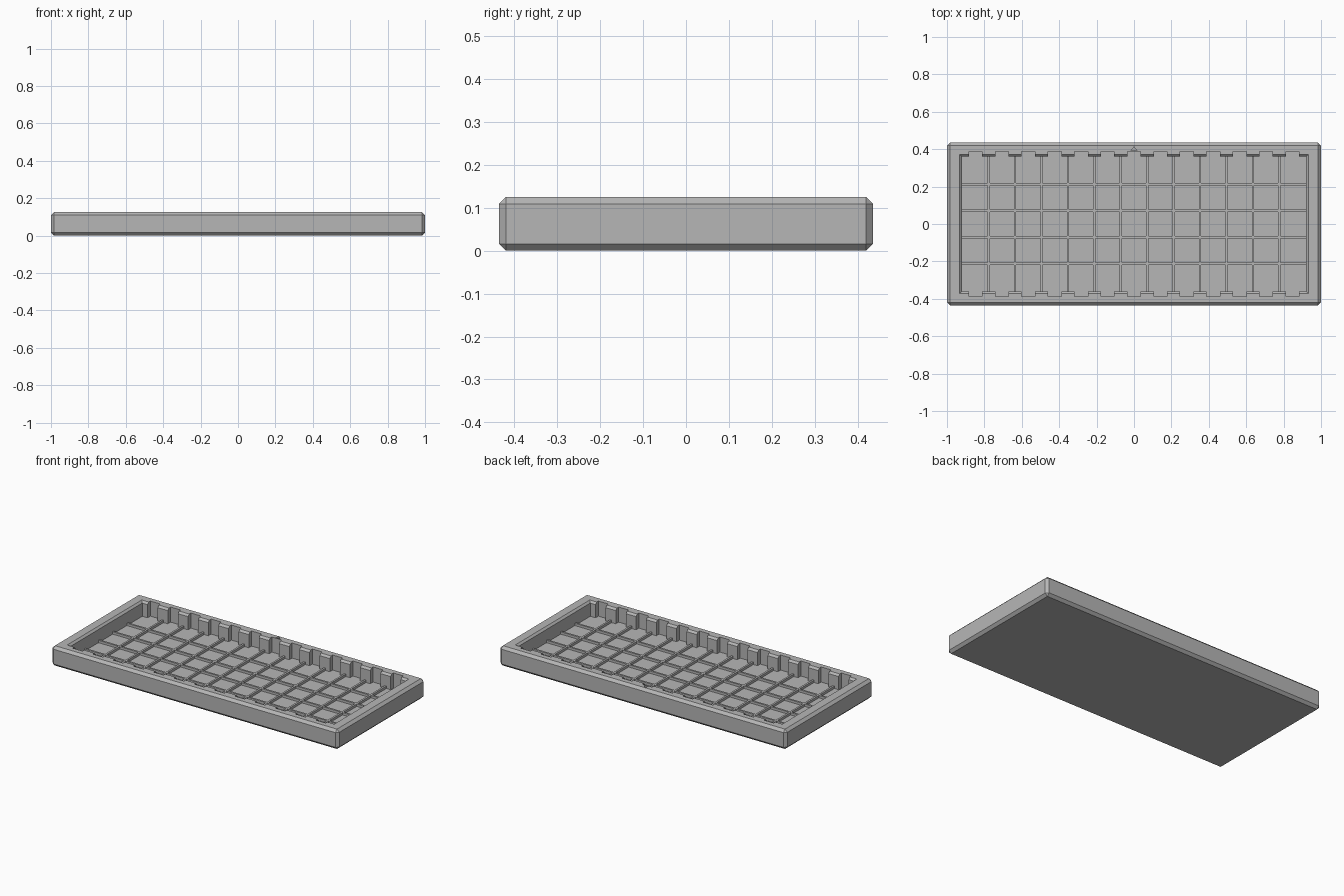
import bpy, bmesh
from mathutils import Matrix

if "Cube" in bpy.data.objects:
    bpy.data.objects.remove(bpy.data.objects["Cube"], do_unlink=True)

PITCH, COLS, ROWS = 0.1413, 13, 5
HALF_X, HALF_Y, HEIGHT, CHAMFER = 1.0, 0.435, 0.125, 0.016
IN_X, IN_Y, FLOOR, LIP = 0.92, 0.36, 0.03, 0.012

grey = bpy.data.materials.new("plain grey")
grey.use_nodes = True
grey.diffuse_color = (0.47, 0.47, 0.47, 1)
grey.node_tree.nodes["Principled BSDF"].inputs["Base Color"].default_value = (0.47, 0.47, 0.47, 1)


def add_box(bm, x0, x1, y0, y1, z0, z1):
    centre = Matrix.Translation(((x0 + x1) / 2, (y0 + y1) / 2, (z0 + z1) / 2))
    size = Matrix.Diagonal((x1 - x0, y1 - y0, z1 - z0, 1))
    return bmesh.ops.create_cube(bm, size=1, matrix=centre @ size)["verts"]


def finish(bm, name):
    bmesh.ops.recalc_face_normals(bm, faces=bm.faces)
    mesh = bpy.data.meshes.new(name)
    bm.to_mesh(mesh)
    bm.free()
    mesh.materials.append(grey)
    obj = bpy.data.objects.new(name, mesh)
    bpy.context.collection.objects.link(obj)
    return obj


def cut(target, cutter):
    cutter.hide_render = True
    mod = target.modifiers.new("cut", 'BOOLEAN')
    mod.operation, mod.solver, mod.object = 'DIFFERENCE', 'EXACT', cutter
    bpy.context.view_layer.objects.active = target
    bpy.ops.object.modifier_apply(modifier=mod.name)
    bpy.data.objects.remove(cutter, do_unlink=True)


# Chamfered block
bm = bmesh.new()
add_box(bm, -HALF_X, HALF_X, -HALF_Y, HALF_Y, 0, HEIGHT)
bmesh.ops.bevel(bm, geom=bm.edges[:], offset=CHAMFER, segments=1, affect='EDGES')
tray = finish(bm, "tray_body")

# Recess with a flared lip
bm = bmesh.new()
rings = []
for grow, z in ((0, FLOOR), (0, HEIGHT - LIP), (LIP, HEIGHT), (LIP, HEIGHT + 0.05)):
    x, y = IN_X + grow, IN_Y + grow
    rings.append([bm.verts.new((sx * x, sy * y, z))
                  for sx, sy in ((-1, -1), (1, -1), (1, 1), (-1, 1))])
bm.faces.new(rings[0])
bm.faces.new(rings[-1])
for low, high in zip(rings, rings[1:]):
    for i in range(4):
        j = (i + 1) % 4
        bm.faces.new((low[i], low[j], high[j], high[i]))
cut(tray, finish(bm, "recess_cutter"))

# Notches in the long walls, one per column
bm = bmesh.new()
for i in range(COLS):
    x = (i - (COLS - 1) / 2) * PITCH
    for side in (-1, 1):
        y0, y1 = sorted((side * (IN_Y - 0.03), side * 0.388))
        add_box(bm, x - PITCH / 4, x + PITCH / 4, y0, y1, FLOOR, HEIGHT + 0.05)
cut(tray, finish(bm, "notch_cutter"))

# Small triangular centre mark on the back rim
bm = bmesh.new()
mark = [bm.verts.new((x, y, HEIGHT - 0.012)) for x, y in ((-0.018, 0.392), (0.018, 0.392), (0, 0.412))]
face = bm.faces.new(mark)
top = bmesh.ops.extrude_face_region(bm, geom=[face])["geom"]
bmesh.ops.translate(bm, vec=(0, 0, 0.05), verts=[v for v in top if isinstance(v, bmesh.types.BMVert)])
cut(tray, finish(bm, "mark_cutter"))

# Low dividers between the square cells
RIDGE, RISE = 0.006, 0.015
bm = bmesh.new()
for i in range(1, COLS):
    x = (i - COLS / 2) * PITCH
    add_box(bm, x - RIDGE, x + RIDGE, -IN_Y, IN_Y, FLOOR - 0.005, FLOOR + RISE)
for i in range(1, ROWS):
    y = (i - ROWS / 2) * PITCH
    add_box(bm, -IN_X, IN_X, y - RIDGE, y + RIDGE, FLOOR - 0.005, FLOOR + RISE)
finish(bm, "cell_dividers")
